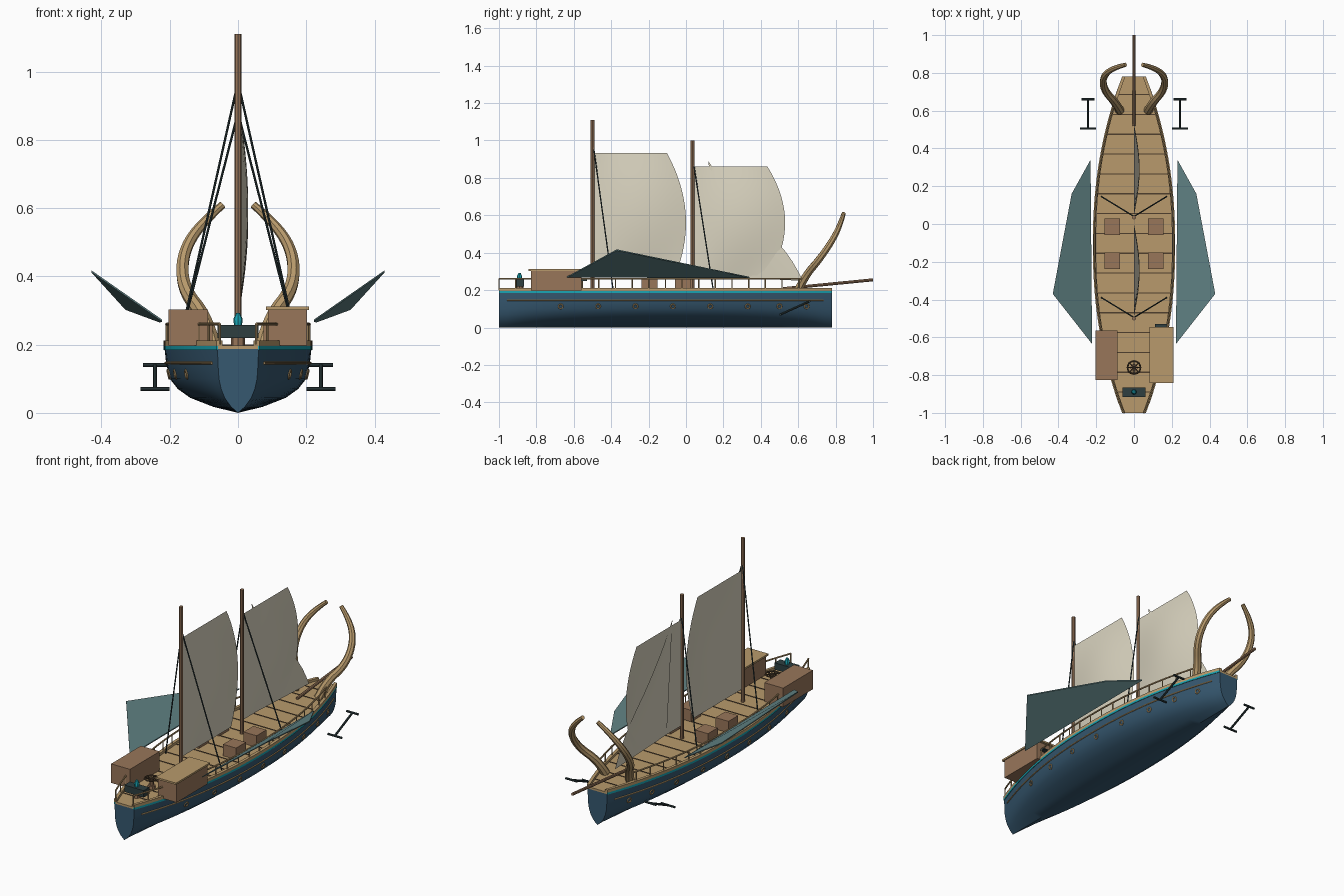
import bpy, bmesh, math
from mathutils import Vector

cube = bpy.data.objects.get("Cube")
if cube:
    bpy.data.objects.remove(cube, do_unlink=True)


def material(name, *srgb):
    m = bpy.data.materials.new(name)
    m.use_nodes = True
    col = [(c / 255 / 12.92 if c < 11 else ((c / 255 + 0.055) / 1.055) ** 2.4) for c in srgb] + [1]
    m.diffuse_color = col
    m.node_tree.nodes["Principled BSDF"].inputs["Base Color"].default_value = col
    return m


NAVY = material("navy hull", 54, 88, 112)
CYAN = material("glowing cyan", 25, 165, 180)
TAN = material("tan wood", 184, 154, 108)
BROWN = material("brown wood", 152, 118, 90)
SEAM = material("dark seam", 78, 62, 45)
CLOTH = material("cream cloth", 218, 212, 192)
TEAL = material("teal panel", 98, 132, 134)
IRON = material("dark iron", 46, 62, 64)


def make(name, verts, faces, mat, smooth=False):
    me = bpy.data.meshes.new(name)
    me.from_pydata([tuple(v) for v in verts], [], faces)
    bm = bmesh.new()
    bm.from_mesh(me)
    bmesh.ops.recalc_face_normals(bm, faces=bm.faces)
    bm.to_mesh(me)
    bm.free()
    return place(name, me, mat, smooth)


def place(name, me, mat, smooth=False):
    ob = bpy.data.objects.new(name, me)
    bpy.context.collection.objects.link(ob)
    me.materials.clear()
    me.materials.append(mat)
    if smooth:
        bpy.ops.object.select_all(action="DESELECT")
        ob.select_set(True)
        bpy.context.view_layer.objects.active = ob
        bpy.ops.object.shade_smooth_by_angle(angle=math.radians(40))
    return ob


def box(name, lo, hi, mat):
    verts = [(x, y, z) for x in (lo[0], hi[0]) for y in (lo[1], hi[1]) for z in (lo[2], hi[2])]
    faces = [(0, 1, 3, 2), (4, 6, 7, 5), (0, 4, 5, 1), (2, 3, 7, 6), (0, 2, 6, 4), (1, 5, 7, 3)]
    return make(name, verts, faces, mat)


def tube(name, path, r, mat, radii=None, kind="POLY", cyclic=False):
    """Round bar along a path, turned into a mesh."""
    cu = bpy.data.curves.new(name, "CURVE")
    cu.dimensions, cu.bevel_depth, cu.bevel_resolution = "3D", r, 2
    cu.use_fill_caps = True
    sp = cu.splines.new(kind)
    sp.points.add(len(path) - 1)
    for i, p in enumerate(path):
        sp.points[i].co = (*p, 1)
        sp.points[i].radius = radii[i] if radii else 1
    sp.use_cyclic_u = cyclic
    if kind == "NURBS":
        sp.order_u, sp.use_endpoint_u, sp.resolution_u = 3, True, 6
    tmp = bpy.data.objects.new(name + "_curve", cu)
    bpy.context.collection.objects.link(tmp)
    dg = bpy.context.evaluated_depsgraph_get()
    me = bpy.data.meshes.new_from_object(tmp.evaluated_get(dg))
    bpy.data.objects.remove(tmp, do_unlink=True)
    return place(name, me, mat, True)


def loft(name, rings, mat, closed=False, caps=False, smooth=False):
    n = len(rings[0])
    verts = [v for ring in rings for v in ring]
    span = n if closed else n - 1
    faces = [(i * n + j, i * n + (j + 1) % n, (i + 1) * n + (j + 1) % n, (i + 1) * n + j)
             for i in range(len(rings) - 1) for j in range(span)]
    if caps:
        faces += [tuple(range(n)), tuple(range(len(verts) - n, len(verts)))]
    return make(name, verts, faces, mat, smooth)


STERN, BOW, TOP = -1.0, 0.78, 0.187
STATIONS = [STERN + (BOW - STERN) * i / 40 for i in range(41)]


def half(y):
    """Half width of the hull at the deck."""
    return 0.215 - 0.155 * abs((y + 0.11) / 0.89) ** 2.2


# Hull: one cross-section scaled in width along the length
SECTION = [(1, TOP), (0.98, 0.145), (0.93, 0.1), (0.82, 0.07), (0.65, 0.044), (0.34, 0.018), (0, 0)]


def hull_x(y, z):
    for (a, za), (b, zb) in zip(SECTION, SECTION[1:]):
        if zb <= z <= za:
            return half(y) * (b + (a - b) * (z - zb) / (za - zb))


full = SECTION + [(-f, z) for f, z in SECTION[-2::-1]]
loft("hull", [[(f * half(y), y, z) for f, z in full] for y in STATIONS], NAVY, caps=True, smooth=True)


def side_band(name, s, inner, outer, z0, z1, mat):
    """Strip that follows the hull edge on one side."""
    loft(name, [[(s * (half(y) + d), y, z) for d, z in
                 ((inner, z0), (outer, z0), (outer, z1), (inner, z1))] for y in STATIONS],
         mat, closed=True, caps=True)


# Deck with plank seams
loft("deck", [[(s * (half(y) - 0.002), y, z) for s, z in ((1, TOP), (1, 0.198), (-1, 0.198), (-1, TOP))]
              for y in STATIONS], TAN, closed=True, caps=True)
for i in range(16):
    y = 0.685 - 0.105 * i
    w = half(y) - 0.012
    box("deck_seam", (-w, y - 0.003, 0.197), (w, y + 0.003, 0.2), SEAM)

for s, side in ((1, "left"), (-1, "right")):
    # Hull trim, rails and portholes
    side_band(side + "_cyan_stripe", s, -0.006, 0.003, TOP - 0.002, 0.196, CYAN)
    side_band(side + "_gunwale", s, -0.014, 0.003, 0.196, 0.212, TAN)
    wale = [y for y in STATIONS if -0.96 < y < 0.76]
    tube(side + "_wale", [(s * (hull_x(y, 0.146) + 0.001), y, 0.146) for y in wale], 0.004, TAN)
    rail = [y for y in STATIONS if y < 0.66]
    tube(side + "_rail", [(s * (half(y) - 0.006), y, 0.26) for y in rail], 0.0045, TAN)
    for y in rail[::2]:
        x = s * (half(y) - 0.006)
        tube(side + "_rail_post", [(x, y, 0.2), (x, y, 0.26)], 0.0035, TAN)
    for y in [-0.67 + 0.2 * i for i in range(6)] + [0.5, 0.645]:
        ring = [(y + 0.012 * math.cos(a), 0.113 + 0.012 * math.sin(a))
                for a in [math.tau * k / 12 for k in range(12)]]
        tube(side + "_porthole", [(s * (hull_x(b, z) + 0.001), b, z) for b, z in ring], 0.0035, TAN, cyclic=True)

    # Slanted side wing
    outline = [(0.23, 0.34, 0.268), (0.33, 0.16, 0.305), (0.43, -0.37, 0.415), (0.222, -0.635, 0.27)]
    rings = [[Vector((s * x, y, z + dz)) for x, y, z in outline] for dz in (-0.003, 0.003)]
    loft(side + "_wing", rings, TEAL, closed=True, caps=True)

    # Curved tusk at the bow
    horn = [(0.075, 0.6, 0.2), (0.095, 0.64, 0.28), (0.16, 0.71, 0.36), (0.165, 0.78, 0.46),
            (0.115, 0.825, 0.55), (0.045, 0.843, 0.61)]
    tube(side + "_tusk", [(s * x, y, z) for x, y, z in horn], 0.02, TAN,
         [1.2, 1.1, 1, 0.9, 0.75, 0.55], "NURBS")

    # Anchor hanging beside the bow
    head, foot = (0.243, 0.66, 0.14), (0.243, 0.505, 0.07)
    tube(side + "_anchor_shank", [(s * p[0], p[1], p[2]) for p in (head, foot)], 0.006, IRON)
    for (x, y, z), w in ((head, 0.035), (foot, 0.043)):
        tube(side + "_anchor_bar", [(s * (x - w), y, z), (s * (x + w), y, z)], 0.006, IRON)

    # Deck crates
    for y in (-0.015, -0.195):
        box(side + "_crate", (s * 0.115 - 0.04, y - 0.043, 0.197), (s * 0.115 + 0.04, y + 0.043, 0.262), BROWN)

    # Shrouds
    for y, z in ((-0.495, 0.97), (0.04, 0.88)):
        tube(side + "_shroud", [(0, y, z), (s * 0.172, y + 0.105, 0.205)], 0.0035, IRON)

# Stern cabins
box("right_cabin", (-0.204, -0.825, 0.197), (-0.088, -0.563, 0.303), BROWN)
box("left_cabin", (0.088, -0.828, 0.197), (0.202, -0.558, 0.302), BROWN)
box("left_cabin_roof", (0.082, -0.842, 0.302), (0.208, -0.544, 0.312), TAN)
box("left_cabin_sill", (0.11, -0.558, 0.25), (0.18, -0.53, 0.257), IRON)

# Masts and bowsprit
for name, y, z in (("aft_mast", -0.5, 1.11), ("fore_mast", 0.035, 1.0)):
    tube(name, [(0, y, 0.19), (0, y, z)], 0.0105, BROWN)
tube("bowsprit", [(0, 0.52, 0.208), (0, 1.0, 0.255)], 0.008, BROWN)


def sail(name, luff, z0, z1, reach, mid, curve):
    """Bellied sail with a curved trailing edge."""
    rings = []
    for i in range(17):
        v = i / 16
        z = z0 + (z1 - z0) * v
        end = reach - curve * (z - mid) ** 2
        rings.append([(0.03 * math.sin(math.pi * k / 12) * math.sin(math.pi * v),
                       luff + (end - luff) * k / 12, z) for k in range(13)])
    loft(name, rings, CLOTH, smooth=True)


sail("aft_sail", -0.489, 0.27, 0.932, 0.0, 0.56, 0.73)
sail("fore_sail", 0.046, 0.27, 0.86, 0.53, 0.56, 1.05)

# Triangular jib, drawn in rows that narrow to the peak
peak, tack, clew = Vector((0, 0.12, 0.89)), Vector((0, 0.625, 0.25)), Vector((0, 0.17, 0.27))
rows = []
for i in range(13):
    t = 0.005 + 0.995 * i / 12
    a, b = peak.lerp(clew, t), peak.lerp(tack, t)
    b.y += 0.03 * math.sin(math.tau * (t - 0.5)) * (1 if t > 0.5 else 0.5)
    rows.append([a.lerp(b, k / 8) + Vector((0.008 * math.sin(math.pi * k / 8) * math.sin(math.pi * t), 0, 0))
                 for k in range(9)])
loft("jib", rows, CLOTH, smooth=True)

# Ship's wheel lying flat on its post
WY, WZ = -0.76, 0.252
tube("wheel_post", [(0, WY, 0.197), (0, WY, WZ)], 0.011, BROWN)
tube("wheel_foot", [(0, WY, 0.197), (0, WY, 0.216)], 0.02, BROWN)
spokes = [(math.cos(math.tau * k / 24), math.sin(math.tau * k / 24)) for k in range(24)]
tube("wheel_rim", [(0.034 * c, WY + 0.034 * q, WZ) for c, q in spokes], 0.0045, SEAM, cyclic=True)
for c, q in spokes[:12:3]:
    tube("wheel_spoke", [(-0.04 * c, WY - 0.04 * q, WZ), (0.04 * c, WY + 0.04 * q, WZ)], 0.003, SEAM)

# Control console with a glowing crystal
box("console", (-0.06, -0.915, 0.22), (0.06, -0.866, 0.258), IRON)
tube("console_foot", [(0, -0.89, 0.197), (0, -0.89, 0.222)], 0.02, BROWN)
tube("crystal", [(0, -0.89, 0.255), (0, -0.89, 0.275), (0, -0.89, 0.292)], 0.014, CYAN, [0.8, 1, 0.4])
